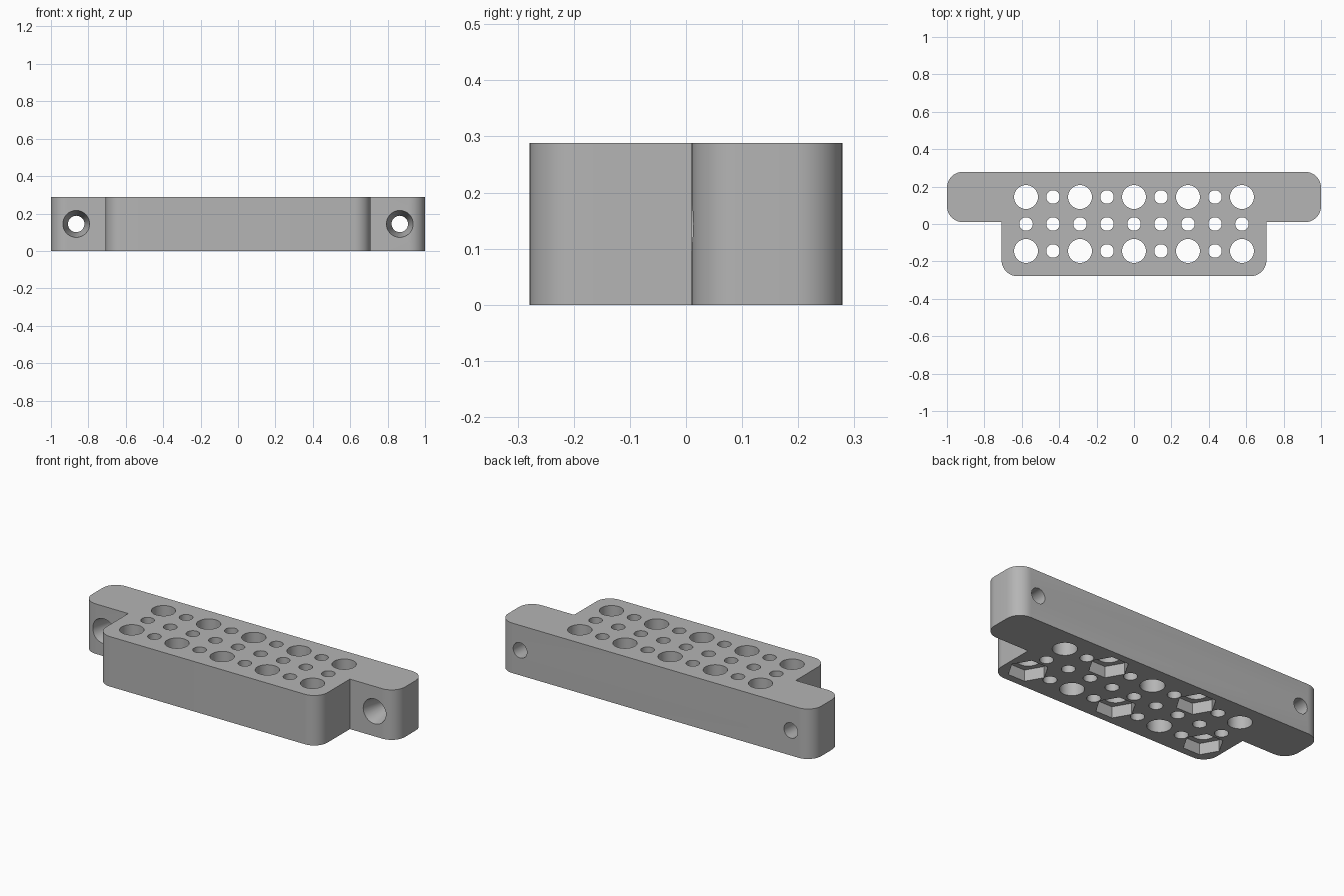
import bpy, bmesh
from math import sin, cos, pi
from mathutils import Matrix, Vector

cube = bpy.data.objects.get("Cube")
if cube:
    bpy.data.objects.remove(cube, do_unlink=True)

PITCH = 0.1443
HEIGHT = 2 * PITCH
HALF_DEPTH = 0.279
EAR_FRONT = 0.01
BODY_HALF = 0.708
CORNER = 0.085

grey = bpy.data.materials.new("plain grey")
grey.use_nodes = True
colour = (0.46, 0.46, 0.46, 1)
grey.diffuse_color = colour
grey.node_tree.nodes["Principled BSDF"].inputs["Base Color"].default_value = colour


def make_object(name, bm):
    bmesh.ops.recalc_face_normals(bm, faces=bm.faces)
    mesh = bpy.data.meshes.new(name)
    bm.to_mesh(mesh)
    bm.free()
    mesh.materials.append(grey)
    obj = bpy.data.objects.new(name, mesh)
    bpy.context.collection.objects.link(obj)
    return obj


def add_turned(bm, rings, sides, matrix):
    """Closed turned solid from (height, radius) rings."""
    loops = []
    for h, r in rings:
        loops.append([bm.verts.new(matrix @ Vector((r * cos(2 * pi * i / sides),
                                                    r * sin(2 * pi * i / sides), h)))
                      for i in range(sides)])
    for a, b in zip(loops, loops[1:]):
        for i in range(sides):
            j = (i + 1) % sides
            bm.faces.new((a[i], a[j], b[j], b[i]))
    bm.faces.new(loops[0])
    bm.faces.new(loops[-1])


def rounded(cx, cy, start, steps=10):
    """Quarter-circle corner, running counter-clockwise."""
    return [(cx + CORNER * cos(start + pi / 2 * i / steps),
             cy + CORNER * sin(start + pi / 2 * i / steps)) for i in range(steps + 1)]


# T-shaped block: right half of the outline, then its mirror
half = rounded(BODY_HALF - CORNER, -HALF_DEPTH + CORNER, -pi / 2)
half.append((BODY_HALF, EAR_FRONT))
half += rounded(1 - CORNER, EAR_FRONT + CORNER, -pi / 2)
half += rounded(1 - CORNER, HALF_DEPTH - CORNER, 0)
outline = half + [(-x, y) for x, y in reversed(half)]
bm = bmesh.new()
base = bm.faces.new([bm.verts.new((x, y, 0)) for x, y in outline])
top = bmesh.ops.extrude_face_region(bm, geom=[base])["geom"]
bmesh.ops.translate(bm, vec=(0, 0, HEIGHT),
                    verts=[g for g in top if isinstance(g, bmesh.types.BMVert)])
block = make_object("mounting_block", bm)

# Vertical holes, alternating large and small, and hexagonal nut pockets below
holes, pockets = bmesh.new(), bmesh.new()
for row in (-1, 0, 1):
    for col in range(-4, 5):
        place = Matrix.Translation((col * PITCH, row * PITCH, 0))
        large = row != 0 and col % 2 == 0
        add_turned(holes, [(-0.1, 0.064 if large else 0.036),
                           (HEIGHT + 0.1, 0.064 if large else 0.036)], 32, place)
        if large and (col // 2) % 2 == (0 if row < 0 else 1):
            add_turned(pockets, [(-0.1, 0.106), (0.065, 0.106)], 6, place)

# Countersunk screw holes through the ears
screws = bmesh.new()
for side in (-1, 1):
    place = Matrix.Translation((side * 0.865, 0, HEIGHT / 2)) @ Matrix.Rotation(-pi / 2, 4, "X")
    add_turned(screws, [(-0.05, 0.072), (EAR_FRONT, 0.072), (0.13, 0.044), (0.4, 0.044)], 32, place)

cutters = [make_object("hole_cutter", holes), make_object("pocket_cutter", pockets),
           make_object("screw_cutter", screws)]
for cutter in cutters:
    cutter.hide_render = True
    mod = block.modifiers.new(cutter.name, "BOOLEAN")
    mod.operation = "DIFFERENCE"
    mod.solver = "EXACT"
    mod.object = cutter

# Bake the cuts and discard the cutters
graph = bpy.context.evaluated_depsgraph_get()
cut_mesh = bpy.data.meshes.new_from_object(block.evaluated_get(graph))
block.modifiers.clear()
block.data = cut_mesh
cut_mesh.materials.clear()
cut_mesh.materials.append(grey)
for poly in cut_mesh.polygons:
    poly.material_index = 0
for cutter in cutters:
    bpy.data.objects.remove(cutter, do_unlink=True)

bpy.ops.object.select_all(action="DESELECT")
block.select_set(True)
bpy.context.view_layer.objects.active = block
bpy.ops.object.shade_smooth_by_angle(angle=pi / 6)
